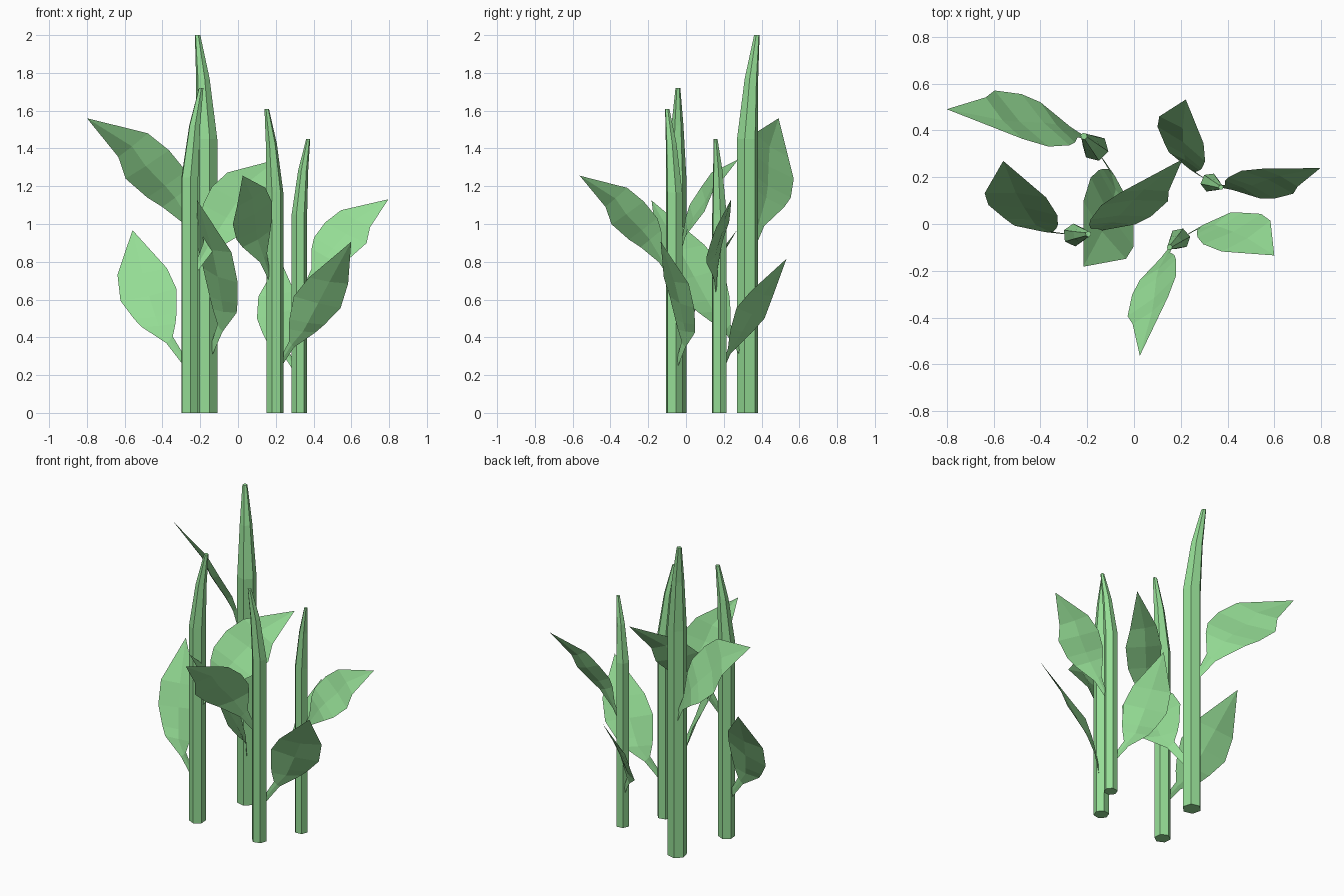
import bpy, math
from mathutils import Vector, Matrix

if "Cube" in bpy.data.objects:
    bpy.data.objects.remove(bpy.data.objects["Cube"])

green = bpy.data.materials.new("leaf_green")
green.diffuse_color = (0.3, 0.72, 0.3, 1)
green.use_nodes = True
green.node_tree.nodes["Principled BSDF"].inputs["Base Color"].default_value = green.diffuse_color

# Leaf outlines: (lower edge, upper edge) per row from the stalk outwards, then the tip
UPPER = ([((.035, -.03, .87), (.035, -.025, .94)),
          ((.125, -.06, .99), (.085, -.025, 1.05)),
          ((.277, -.13, 1.09), (.09, .0, 1.20)),
          ((.363, -.143, 1.14), (.11, .017, 1.28)),
          ((.478, -.129, 1.24), (.195, .045, 1.39)),
          ((.508, -.091, 1.355), (.312, .041, 1.48))],
         (.656, 0, 1.56))
LOWER = ([((.04, .035, .31), (.04, .032, .38)),
          ((.111, .095, .43), (.084, .065, .47)),
          ((.24, .183, .53), (.086, .04, .55)),
          ((.297, .193, .58), (.093, .024, .616)),
          ((.403, .205, .69), (.128, -.007, .767)),
          ((.458, .178, .85), (.232, -.028, .89))],
         (.51, 0, 1.125))


def add_mesh(name, verts, faces, matrix):
    me = bpy.data.meshes.new(name)
    me.from_pydata([matrix @ Vector(v) for v in verts], [], faces)
    me.materials.append(green)
    ob = bpy.data.objects.new(name, me)
    bpy.context.collection.objects.link(ob)


def leaf(name, outline, matrix):
    """Sheet with a slight fold along the midrib."""
    rows, tip = outline
    tip = Vector(tip)
    verts, faces = [], []
    for i, (a, b) in enumerate(rows):
        a, b = Vector(a), Vector(b)
        mid = (a + b) / 2
        n = (b - a).cross(tip - mid).normalized()
        if n.z > 0:
            n = -n
        verts += [a, mid + n * (b - a).length * .05, b]
        if i:
            k = 3 * i
            faces += [(k - 3, k - 2, k + 1, k), (k - 2, k - 1, k + 2, k + 1)]
    k = len(verts)
    verts.append(tip)
    faces += [(k - 3, k - 2, k), (k - 2, k - 1, k)]
    add_mesh(name, verts, faces, matrix)


def stalk(name, matrix):
    """Six-sided stalk that narrows and leans at the top."""
    lean = math.radians(-31)
    verts, faces = [], []
    for z, r, off in [(0, .057, 0), (1.45, .057, 0), (1.77, .037, .03), (2, .015, .07)]:
        for j in range(6):
            t = j * math.pi / 3
            verts.append((r * math.cos(t) + off * math.cos(lean),
                          r * math.sin(t) + off * math.sin(lean), z))
    for k in range(3):
        for j in range(6):
            a, b = 6 * k + j, 6 * k + (j + 1) % 6
            faces.append((a, b, b + 6, a + 6))
    faces += [tuple(range(5, -1, -1)), tuple(range(18, 24))]
    add_mesh(name, verts, faces, matrix)


# Four plants: position, size, direction of the upper leaf
for i, (x, y, s, ang) in enumerate([(-.165, .325, 1, 165.4), (-.255, -.047, .86, 35),
                                    (.195, -.063, .805, 251.2), (.325, .177, .725, 7.5)], 1):
    base = Matrix.Translation((x, y, 0)) @ Matrix.Scale(s, 4)
    up = base @ Matrix.Rotation(math.radians(ang), 4, 'Z')
    low = base @ Matrix.Rotation(math.radians(ang + 98.8), 4, 'Z')
    stalk(f"stalk_{i}", up)
    leaf(f"upper_leaf_{i}", UPPER, up)
    leaf(f"lower_leaf_{i}", LOWER, low)
